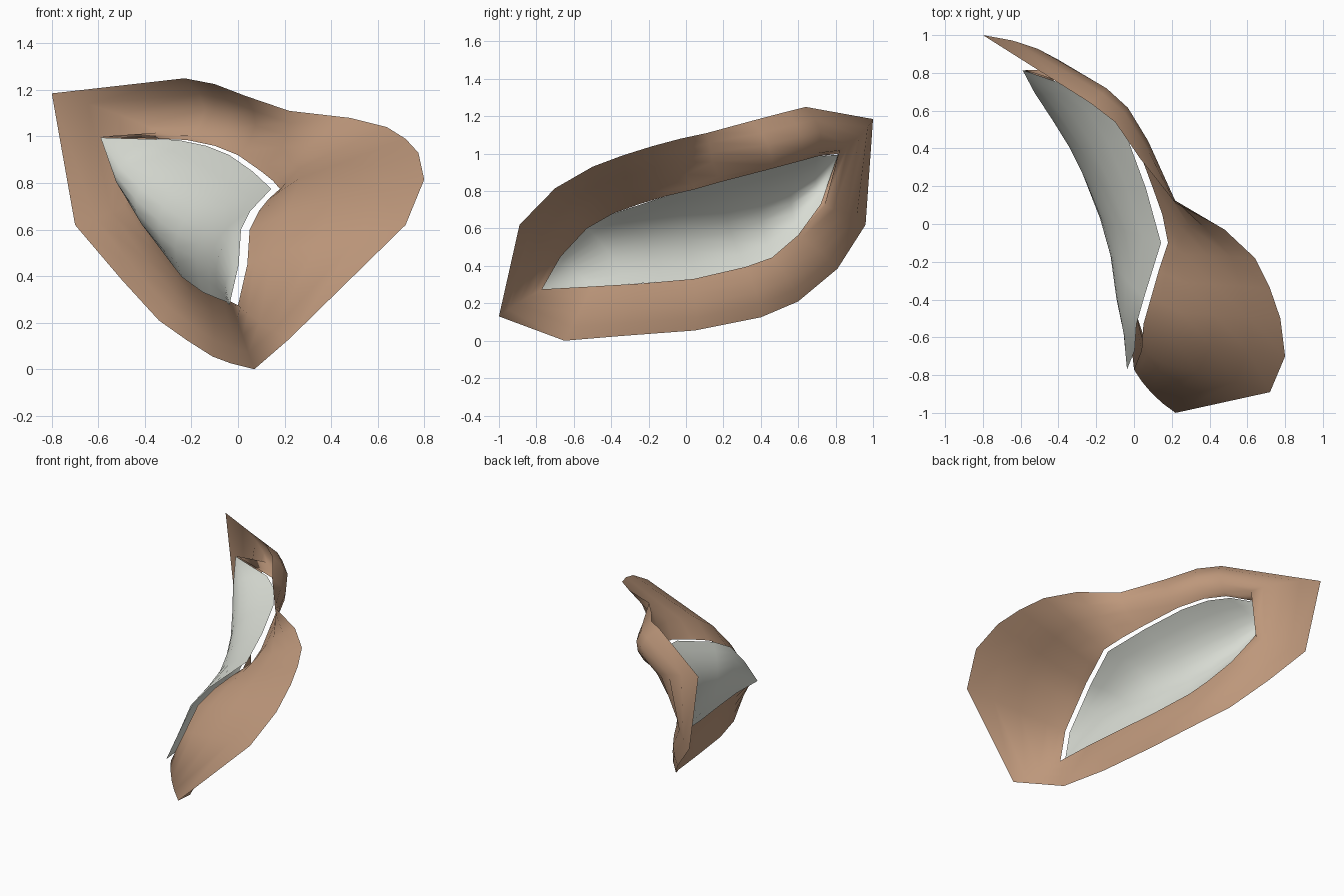
import bpy, bmesh
from mathutils import Vector as V

if "Cube" in bpy.data.objects:
    bpy.data.objects.remove(bpy.data.objects["Cube"])


def material(name, rgb):
    m = bpy.data.materials.new(name)
    m.diffuse_color = (*rgb, 1)
    m.use_nodes = True
    m.node_tree.nodes["Principled BSDF"].inputs["Base Color"].default_value = m.diffuse_color
    return m


def sheet(name, rows, mat, closed=False):
    """Smooth open surface lofted across rows of points."""
    bm = bmesh.new()
    grid = [[bm.verts.new(p) for p in row] for row in rows]
    n = len(rows[0])
    for a, b in zip(grid, grid[1:]):
        for i in range(n if closed else n - 1):
            j = (i + 1) % n
            bm.faces.new((a[i], b[i], b[j], a[j]))
    bmesh.ops.remove_doubles(bm, verts=bm.verts, dist=0.0005)
    for f in bm.faces:
        f.smooth = True
    me = bpy.data.meshes.new(name)
    bm.to_mesh(me)
    bm.free()
    me.materials.append(mat)
    ob = bpy.data.objects.new(name, me)
    bpy.context.collection.objects.link(ob)
    return ob


skin = material("tan skin", (0.51, 0.31, 0.197))
white = material("pale grey", (0.69, 0.715, 0.655))

# Outer border of the socket, from the front tip over the brow and back below
outer = [V(p) for p in (
    (.22, -1, .13), (.72, -.89, .62), (.80, -.70, .815), (.775, -.5, .93),
    (.72, -.34, .99), (.64, -.18, 1.04), (.48, -.03, 1.08), (.22, .11, 1.11),
    (.03, .35, 1.175), (-.10, .54, 1.225), (-.23, .64, 1.25), (-.80, 1, 1.185),
    (-.70, .96, .62), (-.50, .81, .385), (-.34, .60, .21), (-.22, .40, .125),
    (-.11, .05, .055), (-.03, -.35, .025), (.07, -.65, 0))]

# Eyelid opening, matching the border point by point
inner = [V(p) for p in (
    (0, -.77, .275), (.04, -.67, .45), (.05, -.53, .60), (.09, -.39, .68),
    (.13, -.25, .73), (.18, -.10, .775), (.15, .05, .81), (.10, .19, .85),
    (0, .46, .92), (-.10, .61, .96), (-.22, .70, .985), (-.58, .815, 1.0),
    (-.44, .72, .73), (-.35, .60, .565), (-.26, .46, .445), (-.22, .32, .395),
    (-.13, .04, .33), (-.07, -.25, .305), (-.03, -.50, .29))]

# Crease around the front lid, and the fold at the back corner
ridge = {1: (.15, -.735, .50), 2: (.21, -.61, .67), 3: (.25, -.47, .77),
         4: (.265, -.31, .82), 5: (.265, -.16, .865), 6: (.23, 0, .89),
         7: (.19, .14, .955), 11: (-.34, .82, 1.017)}

# Bulge of the skin between border and opening
bulge = (-.02, 0, 0, 0, 0, 0, -.02, .01, .07, .08, .095, .05,
         .03, .03, .03, .03, .02, .02, 0)
push = V((.85, .5, 0))
rows = []
for t in (0, .25, .5, .75, .93, 1):
    row = []
    for k, (o, i, b) in enumerate(zip(outer, inner, bulge)):
        if k in ridge:
            peak = .93 if k == 11 else .75
            r = V(ridge[k])
            if t <= peak:
                s = t / peak
                p = o.lerp(r, s) + push * (b * 4 * s * (1 - s))
            else:
                p = r.lerp(i, (t - peak) / (1 - peak))
        else:
            p = o.lerp(i, t) + push * (b * 4 * t * (1 - t))
        row.append(p)
    rows.append(row)
sheet("eye_socket_skin", rows, skin, closed=True)


def rim(k, shift):
    """Point on the eyelid opening at a fractional index, moved inwards."""
    i = int(k)
    p = inner[i % 19].lerp(inner[(i + 1) % 19], k - i)
    return p + V((-shift, 0, 0))


# Hollow eye surface behind the opening
corner = V((-.59, .815, .995))
upper = [rim(k, .037) for k in (0, 1, 2, 3, 5, 7, 8, 9, 10)] + [corner]
lower = [rim(k, .02) for k in (19, 18, 17.3, 16.6, 16, 15, 14, 13, 12)] + [corner]
lower[0] = upper[0]
middle = [upper[0]] + [V(p) for p in (
    (-.05, -.60, .38), (-.085, -.42, .48), (-.10, -.22, .53), (-.14, 0, .60),
    (-.23, .22, .64), (-.32, .40, .70), (-.42, .56, .78), (-.51, .69, .87))] + [corner]
rows = []
for s in range(9):
    t = s / 8
    rows.append([u * ((1 - t) * (1 - 2 * t)) + m * (4 * t * (1 - t)) + l * (t * (2 * t - 1))
                 for u, m, l in zip(upper, middle, lower)])
sheet("eye_surface", rows, white)
